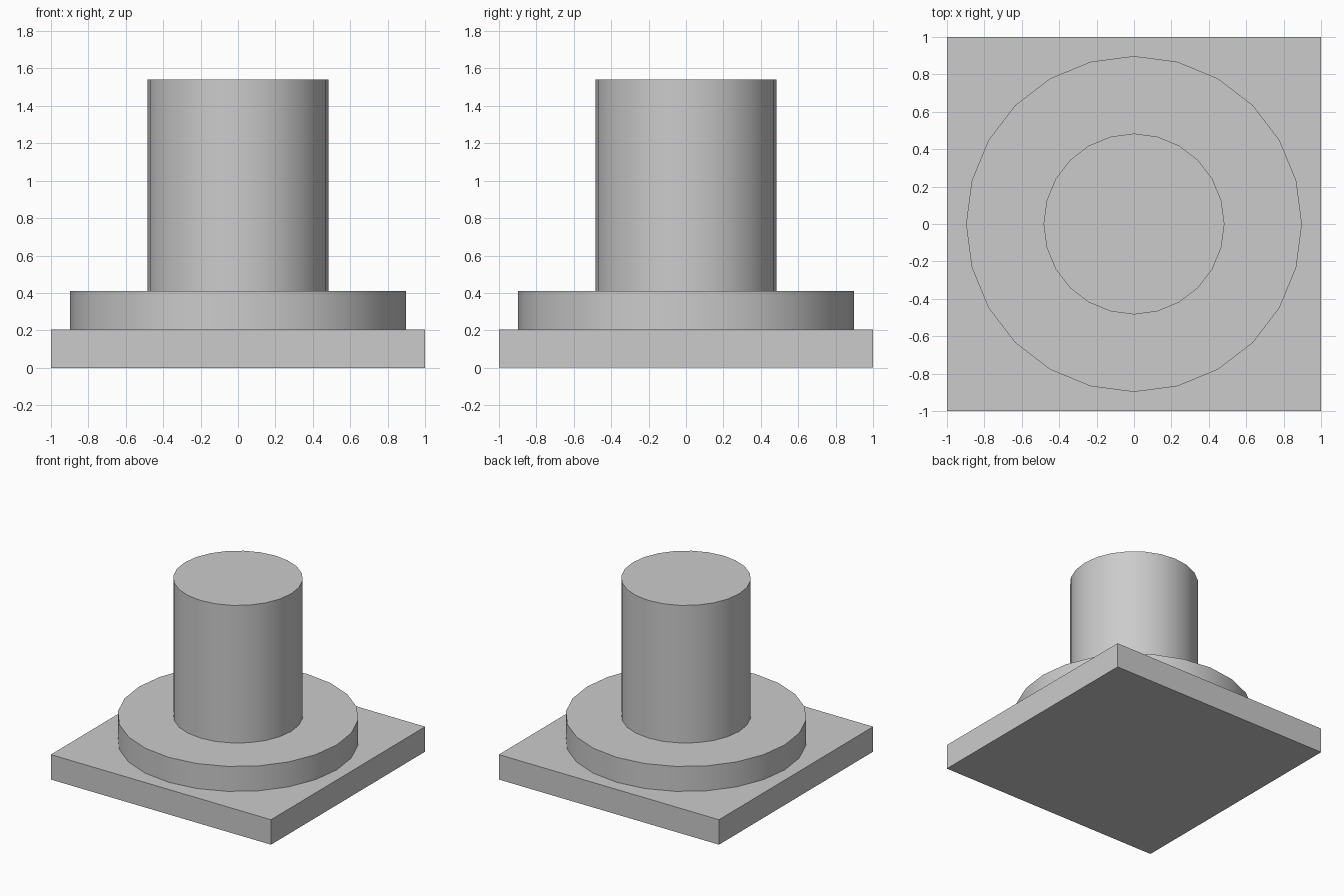
import bpy
import math

default_cube = bpy.data.objects.get("Cube")
if default_cube:
    bpy.data.objects.remove(default_cube, do_unlink=True)

# One plain grey for every part
grey = bpy.data.materials.new("light_grey")
grey.use_nodes = True
colour = (0.6, 0.6, 0.6, 1)
grey.diffuse_color = colour
grey.node_tree.nodes["Principled BSDF"].inputs["Base Color"].default_value = colour

SIDES = 24
PLINTH_TOP = 0.205
DISC_TOP = 0.41
COLUMN_TOP = 1.54


def finish(name):
    obj = bpy.context.object
    obj.name = name
    obj.data.name = name
    obj.data.materials.append(grey)
    return obj


def drum(name, radius, bottom, top):
    """Upright cylinder with smooth sides and sharp rims."""
    bpy.ops.mesh.primitive_cylinder_add(
        vertices=SIDES, radius=radius, depth=top - bottom,
        location=(0, 0, (bottom + top) / 2))
    bpy.ops.object.shade_smooth_by_angle(angle=math.radians(30))
    return finish(name)


# Square plinth
bpy.ops.mesh.primitive_cube_add(size=2, location=(0, 0, PLINTH_TOP / 2))
plinth = finish("square_plinth")
plinth.scale.z = PLINTH_TOP / 2
bpy.ops.object.transform_apply(location=False, rotation=False, scale=True)

# Round base and column
drum("round_base", 0.897, PLINTH_TOP, DISC_TOP)
drum("column", 0.483, DISC_TOP, COLUMN_TOP)
